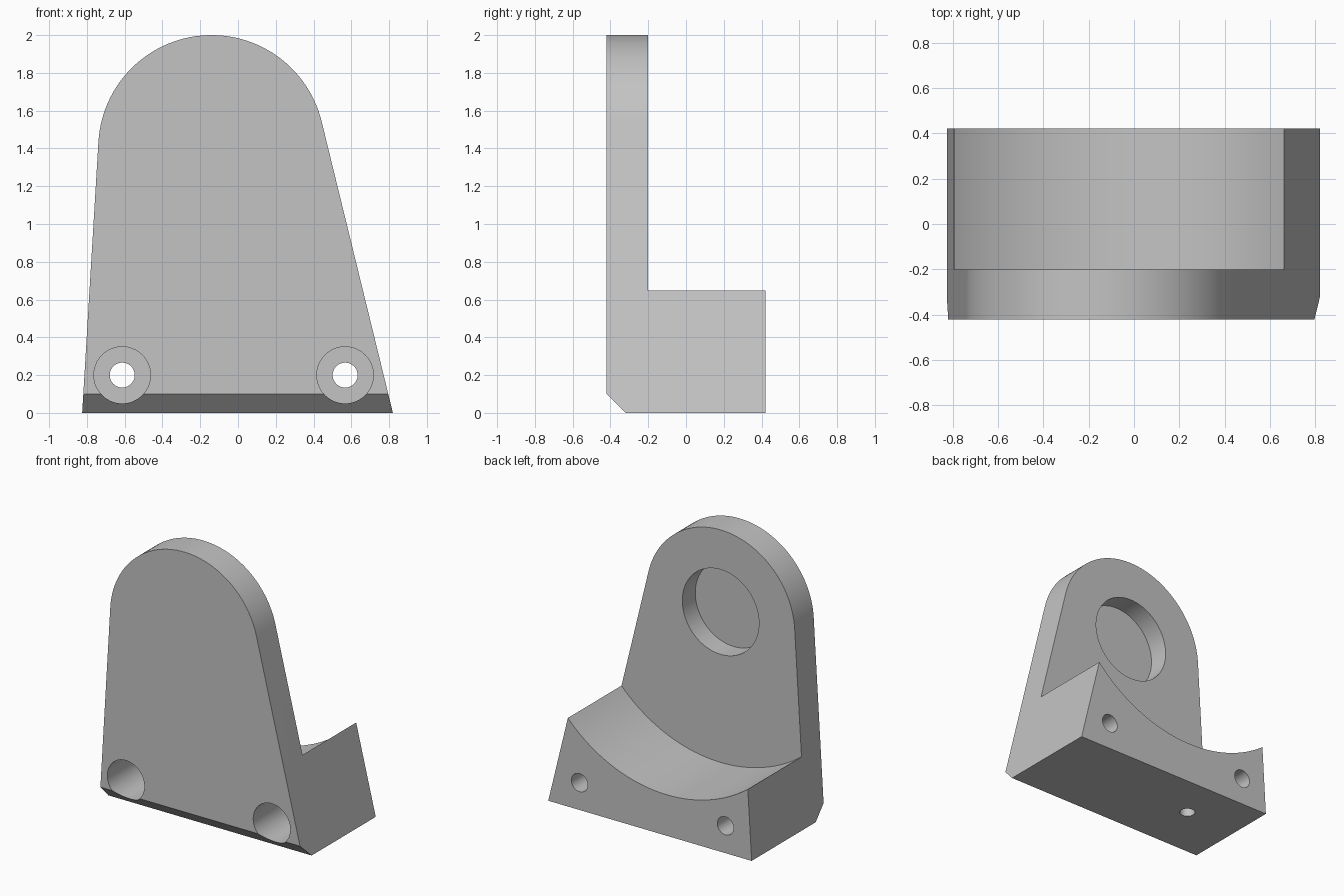
import bpy, bmesh
from math import sin, cos, pi, radians
from mathutils import Vector, Matrix

cube = bpy.data.objects.get("Cube")
if cube:
    bpy.data.objects.remove(cube, do_unlink=True)

CX, CZ = -0.14, 1.40            # shared centre of rounded top, pocket and cradle
FRONT, BACK, PLATE_BACK = -0.42, 0.42, -0.20

grey = bpy.data.materials.new("plain grey")
grey.use_nodes = True
colour = (0.55, 0.55, 0.55, 1)
grey.diffuse_color = colour
grey.node_tree.nodes["Principled BSDF"].inputs["Base Color"].default_value = colour


def make_object(name, bm):
    bmesh.ops.recalc_face_normals(bm, faces=bm.faces)
    mesh = bpy.data.meshes.new(name)
    bm.to_mesh(mesh)
    bm.free()
    mesh.materials.append(grey)
    obj = bpy.data.objects.new(name, mesh)
    bpy.context.collection.objects.link(obj)
    return obj


def cylinder(name, start, end, radius, segments=64):
    start, end = Vector(start), Vector(end)
    axis = end - start
    bm = bmesh.new()
    place = Matrix.Translation((start + end) / 2) @ axis.to_track_quat('Z', 'Y').to_matrix().to_4x4()
    bmesh.ops.create_cone(bm, cap_ends=True, segments=segments, radius1=radius,
                          radius2=radius, depth=axis.length, matrix=place)
    return make_object(name, bm)


def cut(target, cutter):
    mod = target.modifiers.new(cutter.name, 'BOOLEAN')
    mod.operation, mod.solver, mod.object = 'DIFFERENCE', 'EXACT', cutter
    bpy.context.view_layer.objects.active = target
    bpy.ops.object.modifier_apply(modifier=mod.name)
    bpy.data.objects.remove(cutter, do_unlink=True)


# Tapered outline with a round top, extruded over the full depth
bm = bmesh.new()
outline = [(-0.825, 0), (0.82, 0)]
first, last, steps = radians(13.8), radians(176.5), 56
for i in range(steps + 1):
    a = first + (last - first) * i / steps
    outline.append((CX + 0.6 * cos(a), CZ + 0.6 * sin(a)))
face = bm.faces.new([bm.verts.new((x, FRONT, z)) for x, z in outline])
grown = bmesh.ops.extrude_face_region(bm, geom=[face])
bmesh.ops.translate(bm, vec=(0, BACK - FRONT, 0),
                    verts=[v for v in grown["geom"] if isinstance(v, bmesh.types.BMVert)])

# Chamfer along the lower front edge
sliced = bmesh.ops.bisect_plane(bm, geom=bm.verts[:] + bm.edges[:] + bm.faces[:],
                                plane_co=(0, FRONT, 0.1), plane_no=(0, -1, -1), clear_outer=True)
bmesh.ops.holes_fill(bm, edges=[e for e in sliced["geom_cut"] if isinstance(e, bmesh.types.BMEdge)])
bracket = make_object("bracket", bm)

# Concave cradle behind the upright plate, and the round blind pocket
cut(bracket, cylinder("cradle_cutter", (CX, PLATE_BACK, CZ), (CX, 1, CZ), 1.1, 160))
cut(bracket, cylinder("pocket_cutter", (CX, -0.35, CZ), (CX, 0, CZ), 0.31, 96))

# Counterbored mounting holes
for x in (-0.613, 0.567):
    cut(bracket, cylinder("counterbore_cutter", (x, -1, 0.2), (x, 0.18, 0.2), 0.15))
    cut(bracket, cylinder("bolt_hole_cutter", (x, 0.1, 0.2), (x, 1, 0.2), 0.066))

# Blind hole in the underside
cut(bracket, cylinder("underside_hole_cutter", (-0.40, 0.09, -0.2), (-0.40, 0.09, 0.2), 0.052))

bpy.ops.object.select_all(action='DESELECT')
bracket.select_set(True)
bpy.context.view_layer.objects.active = bracket
bpy.ops.object.shade_smooth_by_angle(angle=radians(30))
